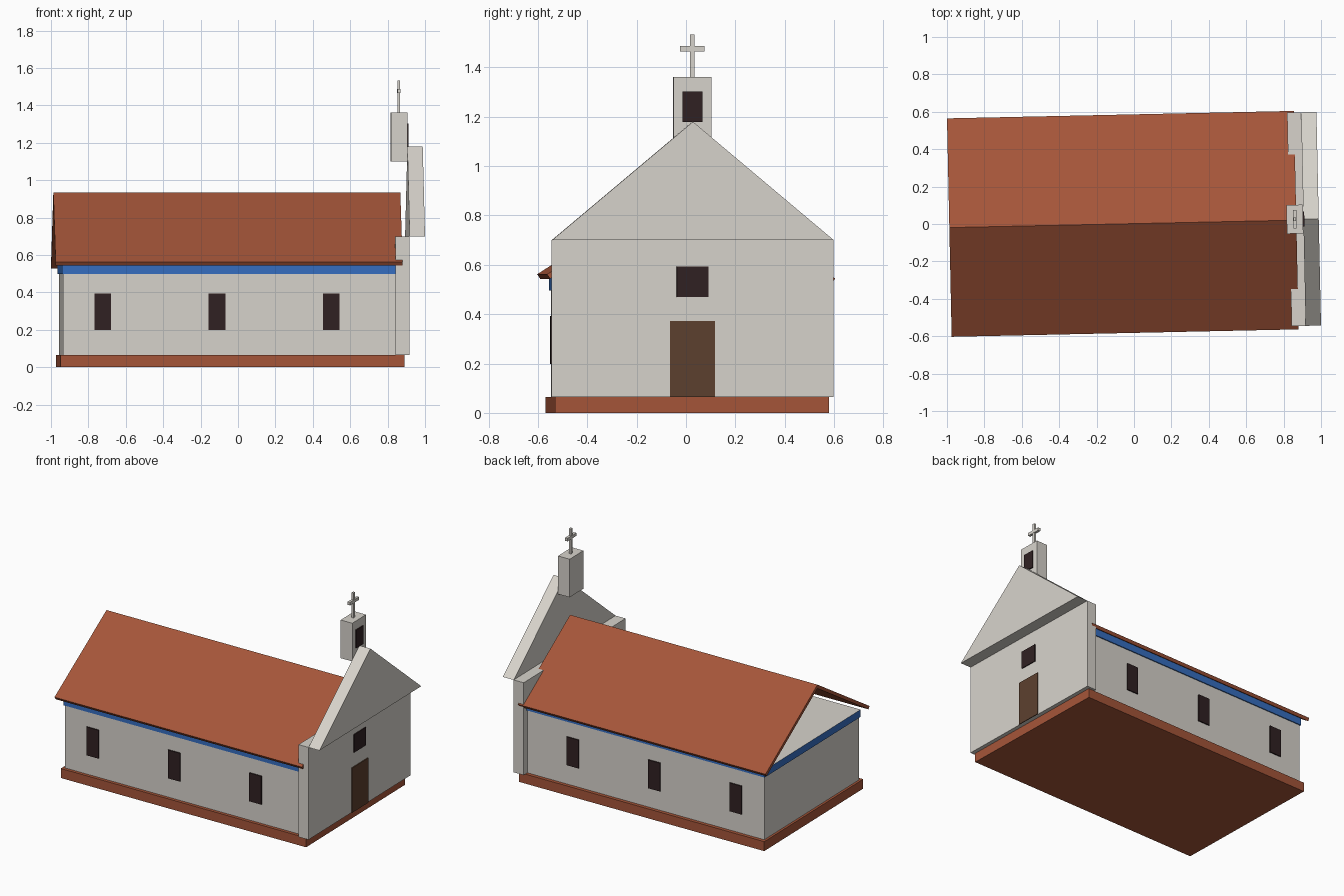
import bpy, bmesh, math
from mathutils import Matrix

if "Cube" in bpy.data.objects:
    bpy.data.objects.remove(bpy.data.objects["Cube"])

TURN = Matrix.Rotation(math.radians(1.23), 4, 'Z')  # the whole building is turned slightly
YC = 0.007                                          # centre line of the building


def material(name, rgb):
    m = bpy.data.materials.new(name)
    m.diffuse_color = (*rgb, 1)
    m.use_nodes = True
    m.node_tree.nodes["Principled BSDF"].inputs["Base Color"].default_value = m.diffuse_color
    return m


PLASTER = material("pale plaster", (0.68, 0.65, 0.60))
TERRACOTTA = material("terracotta", (0.376, 0.091, 0.041))
BLUE = material("blue trim", (0.036, 0.156, 0.53))
DARK = material("dark opening", (0.030, 0.015, 0.016))
WOOD = material("brown wood", (0.107, 0.051, 0.028))


def prism(name, profile, x0, x1, mat):
    """Extrude a y-z profile along x."""
    bm = bmesh.new()
    face = bm.faces.new([bm.verts.new((x0, y, z)) for y, z in profile])
    ext = bmesh.ops.extrude_face_region(bm, geom=[face])
    bmesh.ops.translate(bm, vec=(x1 - x0, 0, 0),
                        verts=[v for v in ext["geom"] if isinstance(v, bmesh.types.BMVert)])
    bmesh.ops.recalc_face_normals(bm, faces=bm.faces)
    bm.transform(TURN)
    me = bpy.data.meshes.new(name)
    bm.to_mesh(me)
    bm.free()
    me.materials.append(mat)
    ob = bpy.data.objects.new(name, me)
    bpy.context.collection.objects.link(ob)
    return ob


def box(name, x, y, z, mat):
    return prism(name, [(y[0], z[0]), (y[1], z[0]), (y[1], z[1]), (y[0], z[1])], x[0], x[1], mat)


def around(half, c=YC):
    return (c - half, c + half)


# Plinth and nave
box("plinth", (-0.962, 0.878), around(0.555, 0.006), (0, 0.065), TERRACOTTA)
box("nave_walls", (-0.946, 0.84), around(0.532, 0.005), (0.065, 0.5), PLASTER)

# Blue band under the eaves, with a plaster ceiling on top
band = box("eaves_band", (-0.953, 0.84), around(0.539, 0.005), (0.497, 0.547), BLUE)
band.data.materials.append(PLASTER)
for p in band.data.polygons:
    if p.normal.z > 0.5:
        p.material_index = 1

# Roof: two thin slopes open at the rear end
ridge, under = (0.002, 0.935), (0.002, 0.909)
for name, eave, s in (("front_roof_slope", (-0.582, 0.562), 1),
                      ("rear_roof_slope", (0.586, 0.545), -1)):
    inner = (eave[0] + s * 0.012, eave[1] - 0.0185)
    prism(name, [ridge, eave, inner, under], -0.9875, 0.868, TERRACOTTA)

# Facade wall with the projecting gable
box("facade_wall", (0.831, 0.906), around(0.571), (0.065, 0.70), PLASTER)
y0, y1 = around(0.571)
prism("facade_gable", [(y0, 0.70), (y1, 0.70), (YC, 1.18)], 0.906, 0.988, PLASTER)

# Door and openings in the facade
box("door", (0.900, 0.912), around(0.0915), (0.065, 0.373), WOOD)
box("facade_window", (0.900, 0.912), around(0.064), (0.47, 0.594), DARK)

# Side windows on both long walls
for side, y in (("front", -0.527), ("rear", 0.537)):
    for i in range(3):
        c = -0.735 + 0.611 * i
        box(f"{side}_window_{i + 1}", (c - 0.045, c + 0.045), around(0.008, y), (0.198, 0.393), DARK)

# Bell turret and cross
box("bell_turret", (0.8165, 0.904), around(0.077), (1.10, 1.362), PLASTER)
box("bell_opening", (0.900, 0.911), around(0.040), (1.178, 1.303), DARK)
box("cross_post", (0.853, 0.867), around(0.009), (1.36, 1.534), PLASTER)
box("cross_arm", (0.851, 0.869), around(0.049), (1.465, 1.486), PLASTER)
